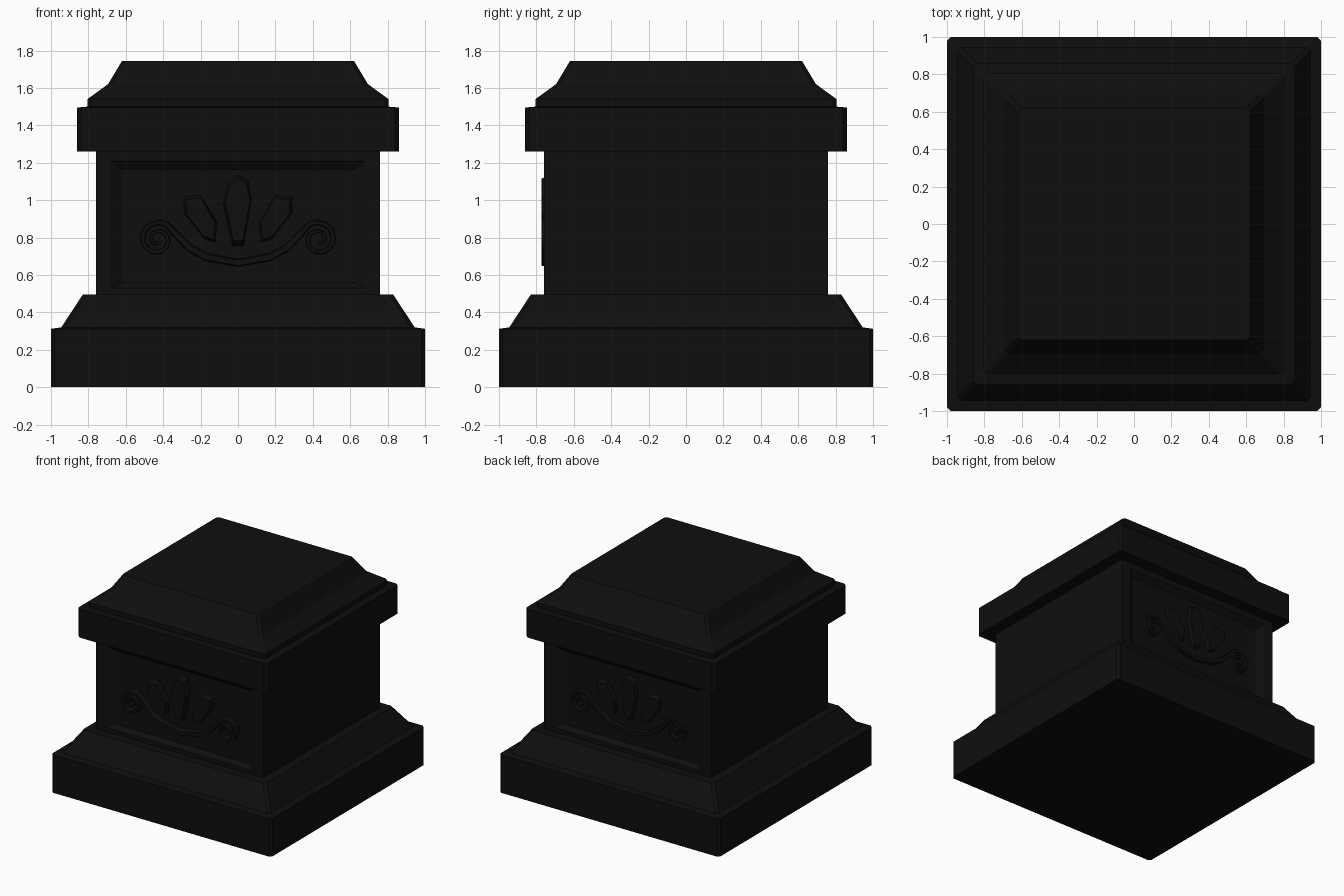
import bpy, bmesh, math
from mathutils import Vector

cube = bpy.data.objects.get("Cube")
if cube:
    bpy.data.objects.remove(cube, do_unlink=True)

# One dark stone colour
stone = bpy.data.materials.new("black_stone")
stone.use_nodes = True
COLOUR = (0.0045, 0.0045, 0.0045, 1)
stone.diffuse_color = COLOUR
bsdf = stone.node_tree.nodes["Principled BSDF"]
bsdf.inputs["Base Color"].default_value = COLOUR
bsdf.inputs["Roughness"].default_value = 0.9


def loft(name, rings):
    """Skin a list of equal-length point rings and cap both ends."""
    bm = bmesh.new()
    rows = [[bm.verts.new(p) for p in ring] for ring in rings]
    n = len(rows[0])
    for a, b in zip(rows, rows[1:]):
        for i in range(n):
            j = (i + 1) % n
            bm.faces.new((a[i], a[j], b[j], b[i]))
    bm.faces.new(rows[0])
    bm.faces.new(rows[-1])
    bmesh.ops.recalc_face_normals(bm, faces=bm.faces)
    mesh = bpy.data.meshes.new(name)
    bm.to_mesh(mesh)
    bm.free()
    mesh.materials.append(stone)
    obj = bpy.data.objects.new(name, mesh)
    bpy.context.collection.objects.link(obj)
    return obj


def square(half, z, chip=0.02):
    """Square ring with slightly worn corners."""
    s = half - chip
    return [(half, -s, z), (half, s, z), (s, half, z), (-s, half, z),
            (-half, s, z), (-half, -s, z), (-s, -half, z), (s, -half, z)]


def rect(half, low, high, y):
    return [(-half, y, low), (half, y, low), (half, y, high), (-half, y, high)]


# Stepped base and cap
loft("base", [square(h, z) for h, z in
              [(1, 0), (1, 0.312), (0.945, 0.32), (0.83, 0.495), (0.7, 0.495)]])
loft("cap", [square(h, z) for h, z in
             [(0.7, 1.26), (0.86, 1.26), (0.86, 1.495), (0.805, 1.5),
              (0.805, 1.54), (0.695, 1.62), (0.62, 1.745)]])

# Shaft with a sunken panel on the front and back
PANEL = 0.725
half_shaft = [(0.62, 0.56, 1.165, PANEL), (0.68, 0.53, 1.21, 0.76),
              (0.76, 0.48, 1.27, 0.76)]
loft("shaft", [rect(w, a, b, -y) for w, a, b, y in half_shaft]
     + [rect(w, a, b, y) for w, a, b, y in reversed(half_shaft)])

# Scroll path: from the spiral's heart outward, then along the swag
path = []
STEPS = 22
for i in range(STEPS + 1):
    t = i / STEPS
    angle = math.radians(60 + 580 * (1 - t))
    r = 0.02 + 0.075 * t
    path.append((-0.43 + r * math.cos(angle), 0.79 + r * math.sin(angle),
                 0.009 + 0.006 * t))
path += [(-0.33, 0.815, 0.019), (-0.26, 0.745, 0.022), (-0.17, 0.695, 0.022)]
path = path + [(0, 0.665, 0.022)] + [(-x, z, w) for x, z, w in reversed(path)]

centre_leaf = [(-0.055, 1.09), (0, 1.14), (0.055, 1.11), (0.075, 1.0),
               (0.03, 0.75), (-0.03, 0.75), (-0.08, 0.98)]
side_leaf = [(-0.29, 1.02), (-0.2, 1.03), (-0.11, 0.88), (-0.12, 0.77),
             (-0.18, 0.79), (-0.29, 0.93)]


def scroll(name, side, face):
    rings = []
    for i, (x, z, w) in enumerate(path):
        a = path[max(i - 1, 0)]
        b = path[min(i + 1, len(path) - 1)]
        d = Vector((a[1] - b[1], b[0] - a[0])).normalized() * w
        inner = d * 0.7
        rings.append([(x + d.x, side * (PANEL - 0.01), z + d.y),
                      (x + inner.x, side * face, z + inner.y),
                      (x - inner.x, side * face, z - inner.y),
                      (x - d.x, side * (PANEL - 0.01), z - d.y)])
    loft(name, rings)


def leaf(name, outline, side, face):
    cx = sum(p[0] for p in outline) / len(outline)
    cz = sum(p[1] for p in outline) / len(outline)
    loft(name, [[(cx + (x - cx) * s, side * y, cz + (z - cz) * s)
                 for x, z in outline]
                for s, y in [(1, PANEL - 0.01), (0.85, face)]])


# Carved ornament on both panels
for label, side, face in [("front", -1, 0.773), ("back", 1, 0.757)]:
    scroll(label + "_scroll", side, face)
    leaf(label + "_centre_leaf", centre_leaf, side, face)
    leaf(label + "_right_leaf", side_leaf, side, face)
    leaf(label + "_left_leaf", [(-x, z) for x, z in side_leaf], side, face)
